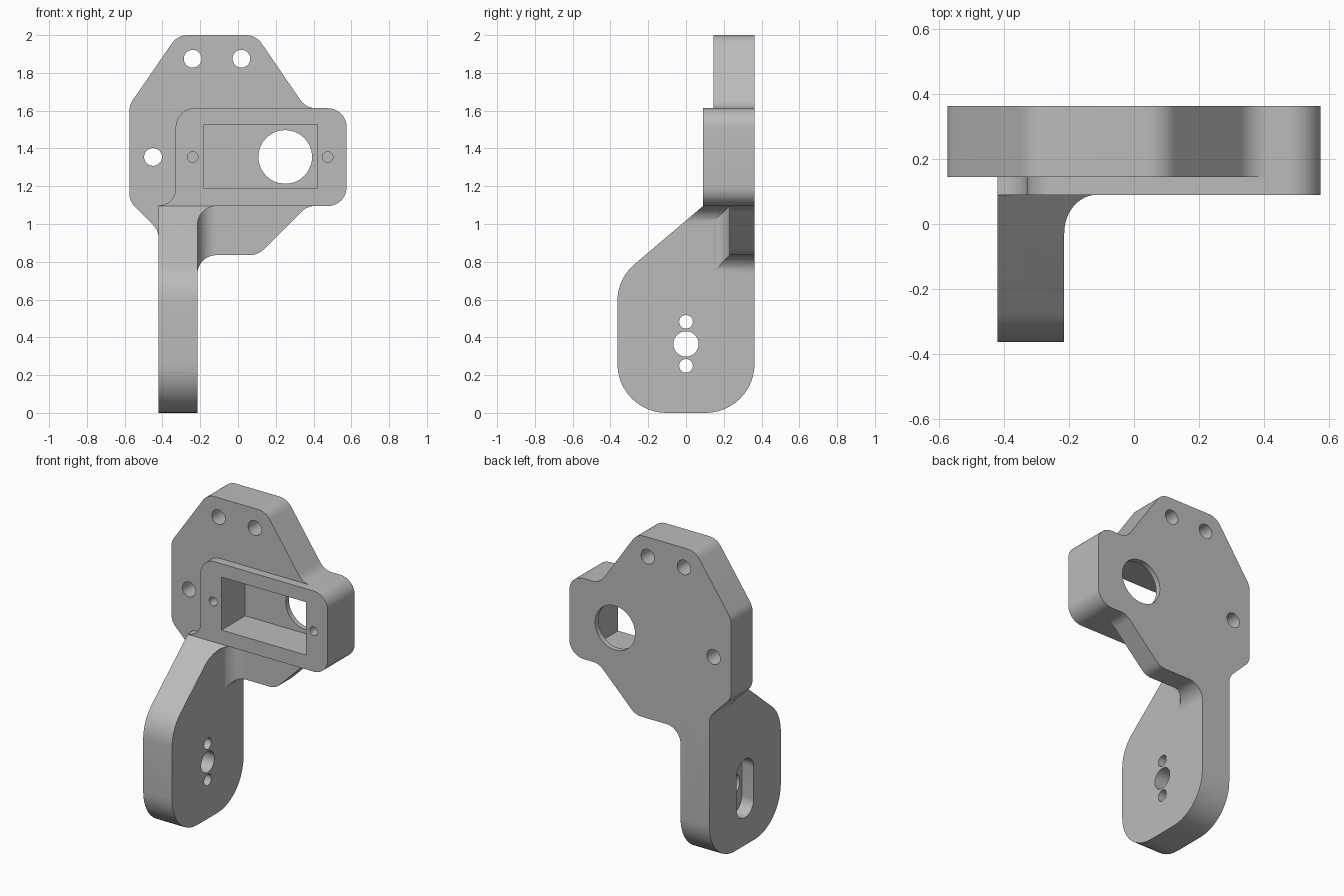
import bpy
import bmesh
import math
from mathutils import Vector

if "Cube" in bpy.data.objects:
    bpy.data.objects.remove(bpy.data.objects["Cube"], do_unlink=True)

grey = bpy.data.materials.new("plain grey")
grey.use_nodes = True
colour = (0.5, 0.5, 0.5, 1)
grey.diffuse_color = colour
grey.node_tree.nodes["Principled BSDF"].inputs["Base Color"].default_value = colour


def rounded(corners):
    """Polygon outline from (u, v, radius) corners, filleting each one."""
    points = []
    for i, (u, v, r) in enumerate(corners):
        p = Vector((u, v))
        if r == 0:
            points.append(p)
            continue
        a = (Vector(corners[i - 1][:2]) - p).normalized()
        b = (Vector(corners[(i + 1) % len(corners)][:2]) - p).normalized()
        half = a.angle(b) / 2
        centre = p + (a + b).normalized() * r / math.sin(half)
        start = p + a * r / math.tan(half) - centre
        end = p + b * r / math.tan(half) - centre
        sweep = math.pi - 2 * half
        steps = max(4, round(sweep / math.radians(7.5)))
        for k in range(steps + 1):
            t = sweep * k / steps
            points.append(centre + (start * math.sin(sweep - t) + end * math.sin(t)) / math.sin(sweep))
    return points


def prism(name, corners, axis, low, high):
    """Extrude an outline along an axis between two depths."""
    place = {"x": lambda u, v, d: (d, u, v),
             "y": lambda u, v, d: (u, d, v),
             "z": lambda u, v, d: (u, v, d)}[axis]
    bm = bmesh.new()
    outline = rounded(corners)
    rings = [[bm.verts.new(place(p.x, p.y, d)) for p in outline] for d in (low, high)]
    for ring in rings:
        bm.faces.new(ring)
    for i in range(len(outline)):
        j = i - 1
        bm.faces.new((rings[0][j], rings[0][i], rings[1][i], rings[1][j]))
    bmesh.ops.remove_doubles(bm, verts=bm.verts, dist=0.0001)
    bmesh.ops.recalc_face_normals(bm, faces=bm.faces)
    mesh = bpy.data.meshes.new(name)
    bm.to_mesh(mesh)
    bm.free()
    mesh.materials.append(grey)
    obj = bpy.data.objects.new(name, mesh)
    bpy.context.collection.objects.link(obj)
    return obj


def box(u0, u1, v0, v1, r=0):
    return [(u0, v0, r), (u1, v0, r), (u1, v1, r), (u0, v1, r)]


def slot(u, v, r, half=0):
    """Circle, or an upright slot when half is above zero."""
    return box(u - r, u + r, v - r - half, v + r + half, r)


def combine(target, other, operation):
    mod = target.modifiers.new(operation, "BOOLEAN")
    mod.operation = operation
    mod.solver = "EXACT"
    mod.object = other
    bpy.context.view_layer.objects.active = target
    bpy.ops.object.modifier_apply(modifier=mod.name)
    bpy.data.objects.remove(other, do_unlink=True)


R = 0.1
BACK = 0.363
LEG_L, LEG_R = -0.42, -0.215
BOSS_Z, BOSS_TOP, BOSS_R = 1.095, 1.613, 0.575
MID = 1.355

# Plate and leg: front silhouette crossed with side silhouette
bracket = prism("mounting_bracket", [
    (-0.32, 2, R), (0.095, 2, R), (0.36, BOSS_TOP, R), (BOSS_R, BOSS_TOP, R),
    (BOSS_R, BOSS_Z, R), (0.365, BOSS_Z, R), (0.105, 0.835, R), (LEG_R, 0.835, R),
    (LEG_R, 0, 0), (LEG_L, 0, 0), (LEG_L, 0.965, R), (-0.575, 1.12, R),
    (-0.575, 1.63, R)], "y", -0.5, BACK)
side = prism("side_profile", [
    (-BACK, 0, 0.26), (BACK, 0, 0.26), (BACK, 2.1, 0), (0.145, 2.1, 0),
    (0.145, BOSS_Z, 0), (0.09, BOSS_Z, 0), (-BACK, 0.71, 0.25)], "x", -1, 1)
combine(bracket, side, "INTERSECT")

# Clear the space left of the leg in front of the plate
combine(bracket, prism("outer_clearance", box(-0.9, LEG_L, 0.5, 1.3), "y", -0.6, 0.145), "DIFFERENCE")

# Clear the space beside the leg, leaving fillets against plate and boss
inner = prism("inner_clearance", [
    (LEG_R, -0.1, 0), (0.8, -0.1, 0), (0.8, BOSS_Z, 0), (LEG_R, BOSS_Z, R)], "y", -0.6, 0.23)
fillet = prism("fillet_profile", [
    (LEG_R, -0.7, 0), (0.9, -0.7, 0), (0.9, 0.23, 0), (LEG_R, 0.23, R)], "z", -0.2, 1.3)
combine(inner, fillet, "INTERSECT")
combine(bracket, inner, "DIFFERENCE")

# Raised boss around the pocket
boss = prism("pocket_boss", [
    (LEG_L, BOSS_Z, 0), (BOSS_R, BOSS_Z, R), (BOSS_R, BOSS_TOP, R),
    (-0.33, BOSS_TOP, R), (-0.33, BOSS_Z + 0.004, 0.088), (LEG_L, BOSS_Z + 0.004, 0)],
    "y", 0.09, BACK)
combine(bracket, boss, "UNION")

# Rectangular pocket, shaft opening, blind screw holes and plate holes
cuts = [
    (box(-0.18, 0.42, 1.187, 1.527), "y", 0, 0.33),
    (slot(0.25, MID, 0.142), "y", 0.2, 0.5),
    (slot(-0.24, MID, 0.028), "y", 0, 0.29),
    (slot(0.475, MID, 0.028), "y", 0, 0.29),
    (slot(-0.24, 1.875, 0.047), "y", 0, 0.5),
    (slot(0.018, 1.875, 0.047), "y", 0, 0.5),
    (slot(-0.45, MID, 0.047), "y", 0, 0.5),
    # Leg holes and the recessed slot on the outer face
    (slot(0, 0.365, 0.067), "x", -0.6, 0),
    (slot(0, 0.482, 0.036), "x", -0.6, 0),
    (slot(0, 0.249, 0.036), "x", -0.6, 0),
    (slot(0, 0.365, 0.088, 0.1), "x", -0.6, -0.335),
]
for outline, axis, low, high in cuts:
    combine(bracket, prism("cutter", outline, axis, low, high), "DIFFERENCE")

bpy.ops.object.select_all(action="DESELECT")
bracket.select_set(True)
bpy.context.view_layer.objects.active = bracket
bpy.ops.object.shade_smooth_by_angle(angle=math.radians(25))
